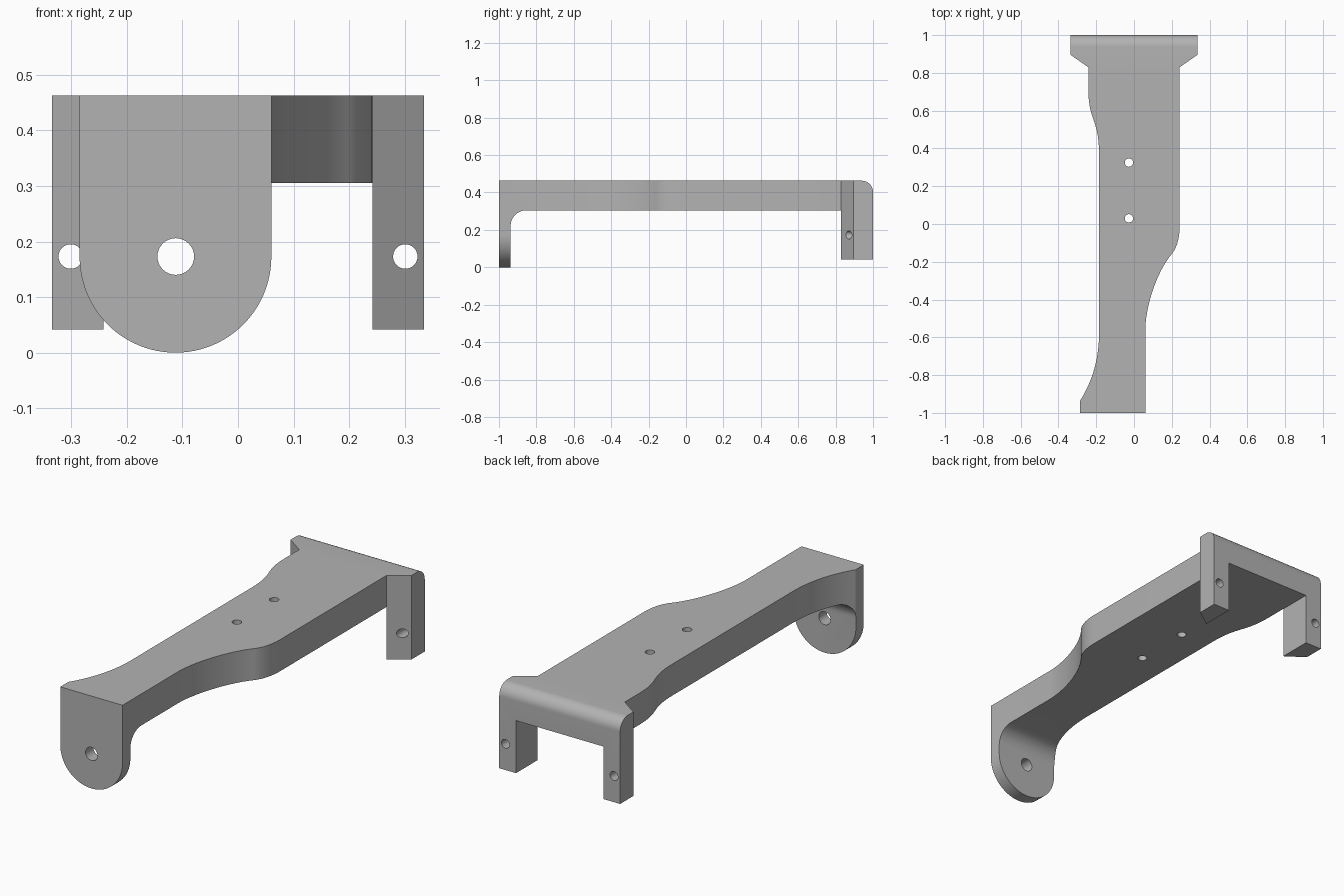
import bpy
import bmesh
from math import cos, sin, pi, radians
from mathutils import Vector
from mathutils.geometry import interpolate_bezier

if "Cube" in bpy.data.objects:
    bpy.data.objects.remove(bpy.data.objects["Cube"])

TOP, UNDER, LEG_X = 0.463, 0.305, 0.242


def bezier(a, b, c, d, n=16):
    return [tuple(p)[:2] for p in interpolate_bezier(*(Vector(q) for q in (a, b, c, d)), n)]


def arc(cx, cy, r, start, end, n=12):
    angles = [radians(start + (end - start) * i / n) for i in range(n + 1)]
    return [(cx + r * cos(t), cy + r * sin(t)) for t in angles]


def prism(name, outline, axis, low, high):
    """Extrude a 2D outline along the x, y or z axis."""
    place = {"x": lambda u, v, w: (w, u, v),
             "y": lambda u, v, w: (u, w, v),
             "z": lambda u, v, w: (u, v, w)}[axis]
    bm = bmesh.new()
    face = bm.faces.new([bm.verts.new(place(u, v, low)) for u, v in outline])
    moved = bmesh.ops.extrude_face_region(bm, geom=[face])["geom"]
    bmesh.ops.translate(bm, vec=place(0, 0, high - low),
                        verts=[g for g in moved if isinstance(g, bmesh.types.BMVert)])
    bmesh.ops.recalc_face_normals(bm, faces=bm.faces)
    mesh = bpy.data.meshes.new(name)
    bm.to_mesh(mesh)
    bm.free()
    obj = bpy.data.objects.new(name, mesh)
    bpy.context.collection.objects.link(obj)
    return obj


def combine(target, tool, operation):
    mod = target.modifiers.new(tool.name, "BOOLEAN")
    mod.operation, mod.solver, mod.object = operation, "EXACT", tool
    bpy.context.view_layer.objects.active = target
    bpy.ops.object.modifier_apply(modifier=mod.name)
    bpy.data.objects.remove(tool)


# Plan outline: narrow front, waisted arm, wide rear crossbar
plan = [(-0.285, -1), (0.06, -1)]
plan += bezier((0.06, -0.55), (0.065, -0.42), (0.125, -0.25), (0.195, -0.165))
plan += bezier((0.195, -0.165), (0.23, -0.125), (0.24, -0.07), (LEG_X, -0.02))[1:]
plan += [(LEG_X, 0.83), (0.335, 0.895), (0.335, 1), (-0.335, 1), (-0.335, 0.895), (-LEG_X, 0.83)]
plan += bezier((-LEG_X, 0.72), (-LEG_X, 0.54), (-0.185, 0.56), (-0.185, 0.37))
plan += bezier((-0.185, -0.58), (-0.185, -0.72), (-0.225, -0.84), (-0.285, -0.935))
bracket = prism("bracket", plan, "z", -0.1, 0.6)

# Side outline: front tab, filleted underside, rear legs, rounded rear edge
side = [(-1, 0), (-0.938, 0)]
side += arc(-0.853, UNDER - 0.085, 0.085, 180, 90)
side += [(0.83, UNDER), (0.83, 0.042), (1, 0.042)]
side += arc(0.94, TOP - 0.06, 0.06, 0, 90)
side += [(-1, TOP)]
combine(bracket, prism("side_profile", side, "x", -0.6, 0.6), "INTERSECT")

# Opening between the rear legs
opening = [(-LEG_X, -0.2), (LEG_X, -0.2), (LEG_X, UNDER), (-LEG_X, UNDER)]
combine(bracket, prism("leg_opening", opening, "y", 0.75, 1.2), "DIFFERENCE")

# Round end of the front tab
tab_end = [(-0.5, 0.172)] + arc(-0.1125, 0.1725, 0.1725, 180, 360, 48)
tab_end += [(0.4, 0.172), (0.4, -0.2), (-0.5, -0.2)]
combine(bracket, prism("tab_rounding", tab_end, "y", -1.2, -0.9), "DIFFERENCE")

# Bolt holes: tab, both legs, two through the arm
holes = [("tab_hole", -0.112, 0.173, 0.033, "y", -1.2, -0.8)]
holes += [("leg_hole", s * 0.301, 0.173, 0.022, "y", 0.7, 1.2) for s in (-1, 1)]
holes += [("arm_hole", -0.027, y, 0.022, "z", 0.1, 0.7) for y in (0.03, 0.325)]
for name, u, v, r, axis, low, high in holes:
    circle = arc(u, v, r, 0, 360, 32)[:-1]
    combine(bracket, prism(name, circle, axis, low, high), "DIFFERENCE")

# Plain grey finish
grey = bpy.data.materials.new("grey")
grey.use_nodes = True
colour = (0.45, 0.45, 0.45, 1)
grey.diffuse_color = colour
grey.node_tree.nodes["Principled BSDF"].inputs["Base Color"].default_value = colour
bracket.data.materials.clear()
bracket.data.materials.append(grey)

bpy.ops.object.select_all(action="DESELECT")
bracket.select_set(True)
bpy.context.view_layer.objects.active = bracket
bpy.ops.object.shade_smooth_by_angle(angle=radians(25))
